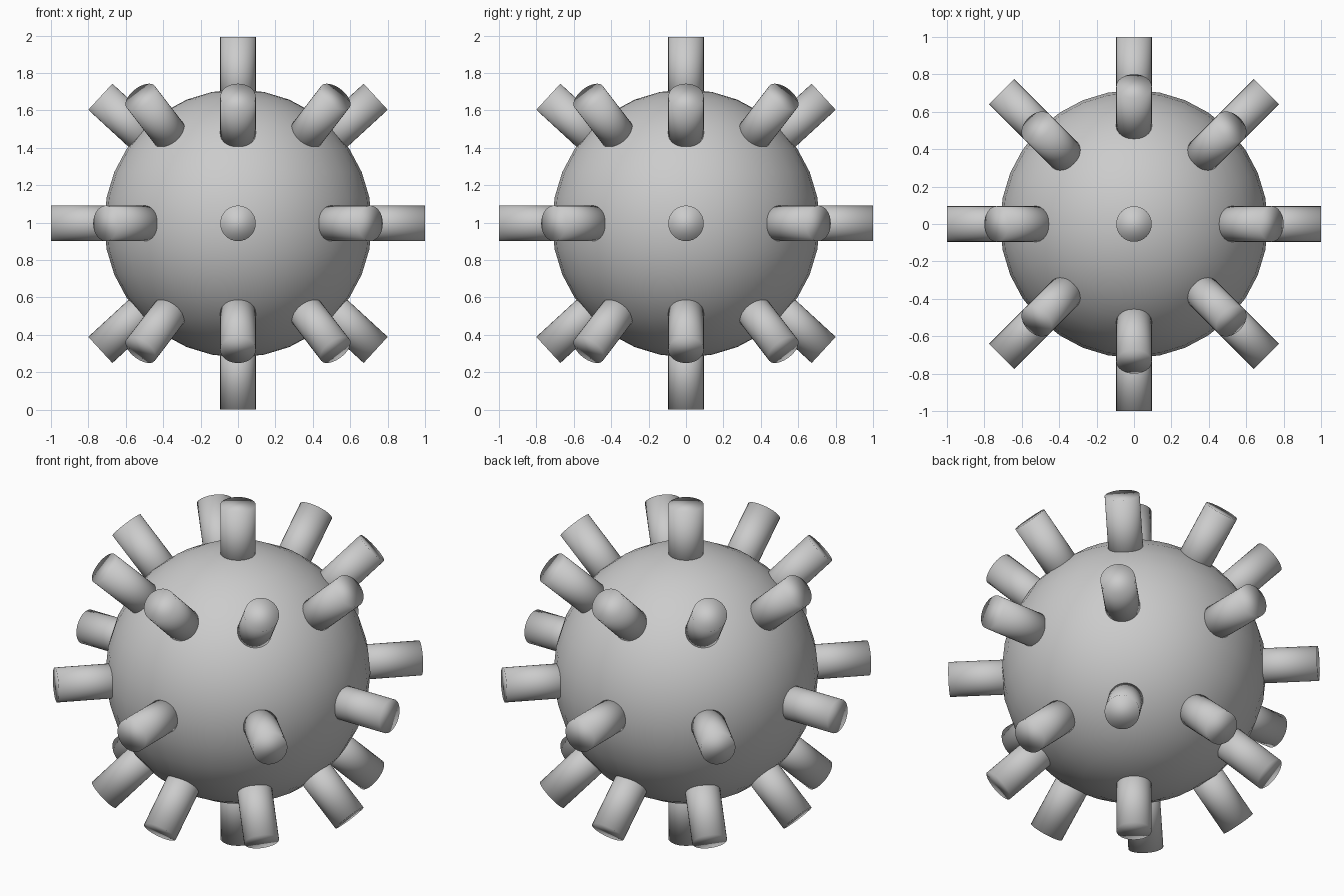
import bpy
from math import radians, sin, cos
from mathutils import Vector

if "Cube" in bpy.data.objects:
    bpy.data.objects.remove(bpy.data.objects["Cube"])

CENTRE = Vector((0, 0, 0.996))
BODY_R = 0.716
PEG_R = 0.095
PEG_INNER = 0.6      # pegs start a little inside the ball
RING_TILT = 42.6     # elevation of the upper and lower peg rings


def smooth(obj):
    for p in obj.data.polygons:
        p.use_smooth = True


def add_peg(name, azimuth, elevation, tip):
    a, e = radians(azimuth), radians(elevation)
    d = Vector((cos(e) * cos(a), cos(e) * sin(a), sin(e)))
    bpy.ops.mesh.primitive_cylinder_add(
        vertices=32, radius=PEG_R, depth=tip - PEG_INNER,
        location=CENTRE + d * (tip + PEG_INNER) / 2,
        rotation=d.to_track_quat('Z', 'Y').to_euler())
    peg = bpy.context.object
    peg.name = name
    smooth(peg)


# Round body
bpy.ops.mesh.primitive_uv_sphere_add(segments=32, ring_count=16,
                                     radius=BODY_R, location=CENTRE)
body = bpy.context.object
body.name = "ball_body"
smooth(body)

# Three rings of eight pegs
for ring, elevation in (("lower", -RING_TILT), ("middle", 0), ("upper", RING_TILT)):
    for i in range(8):
        add_peg(f"{ring}_peg_{i + 1}", i * 45, elevation, 1.0)

# Pegs at the poles
add_peg("top_peg", 0, 90, 0.996)
add_peg("bottom_peg", 0, -90, 0.996)
